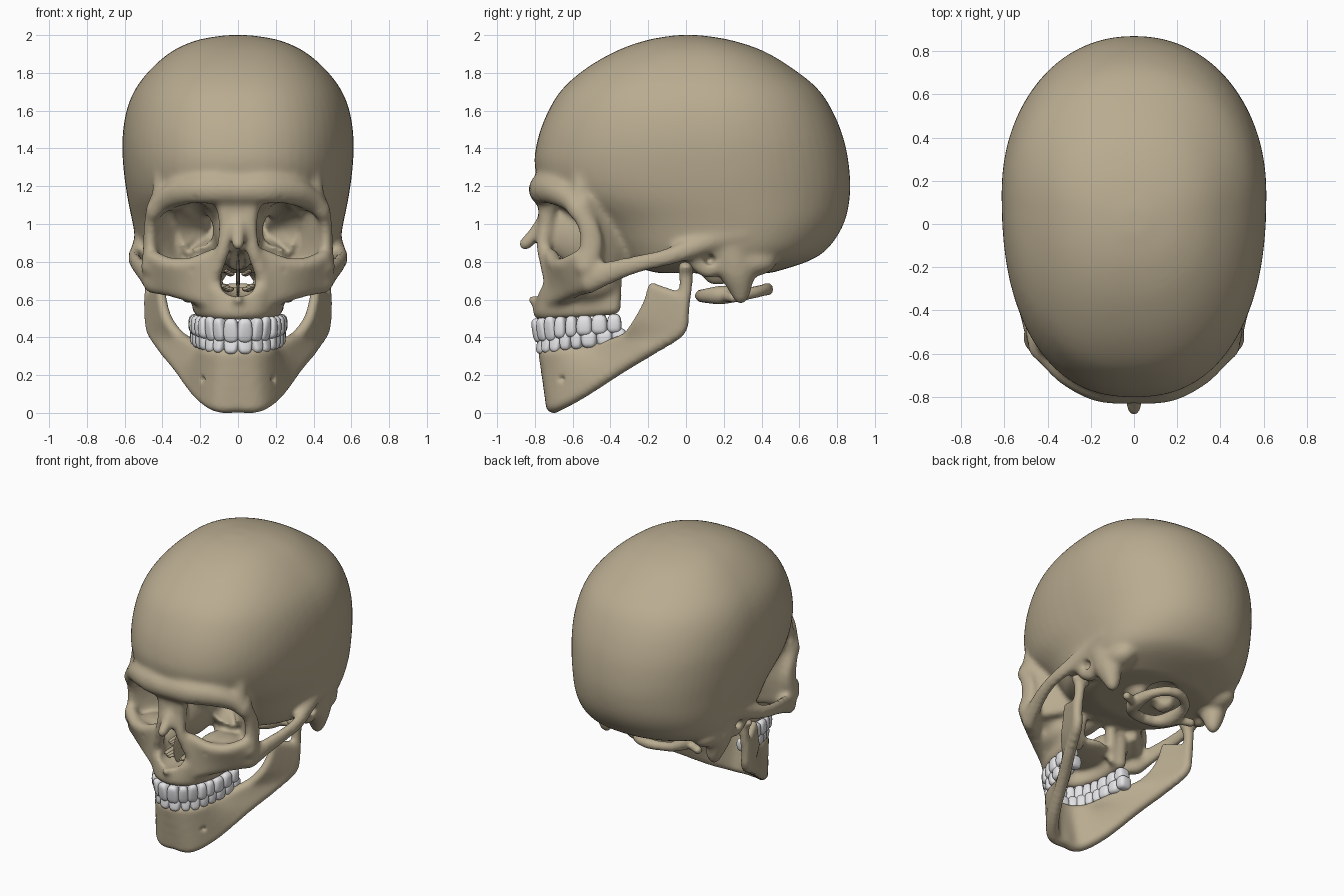
import bpy, bmesh, math
from mathutils import Vector


def material(name, col):
    m = bpy.data.materials.new(name)
    m.diffuse_color = (*col, 1)
    return m


BONE = material("bone", (0.485, 0.41, 0.28))
ENAMEL = material("tooth enamel", (0.78, 0.78, 0.80))

# unit ball used for all modelling blobs
_bm = bmesh.new()
bmesh.ops.create_icosphere(_bm, subdivisions=3, radius=1)
BALL_V = [tuple(v.co) for v in _bm.verts]
BALL_F = [tuple(v.index for v in f.verts) for f in _bm.faces]
_bm.free()


def spline(pts, n):
    """Catmull-Rom samples through tuples of any length."""
    out, last = [], len(pts) - 1
    for k in range(n):
        t = k / (n - 1) * last
        i = min(int(t), last - 1)
        f = t - i
        a, b, c, d = pts[max(i - 1, 0)], pts[i], pts[i + 1], pts[min(i + 2, last)]
        out.append(tuple(q + 0.5 * f * (r - p + f * (2 * p - 5 * q + 4 * r - s + f * (3 * (q - r) + s - p)))
                         for p, q, r, s in zip(a, b, c, d)))
    return out


class Part:
    def __init__(self):
        self.v, self.f = [], []

    def add(self, verts, faces):
        o = len(self.v)
        self.v += verts
        self.f += [tuple(i + o for i in f) for f in faces]

    def blob(self, p):
        x, y, z = p[:3]
        rx, ry, rz = p[3:6] if len(p) == 6 else (p[3],) * 3
        for s in ((1, -1) if abs(x) > 0.004 else (1,)):
            self.add([(s * x + a * rx, y + b * ry, z + c * rz) for a, b, c in BALL_V], BALL_F)

    def chain(self, pts, n=10):
        pts = [p if len(p) == 6 else (*p, p[3], p[3]) for p in pts]
        for p in spline(pts, n):
            self.blob(p)

    def sheet(self, a, b, nu, nv):
        for p, q in zip(spline(a, nu), spline(b, nu)):
            for k in range(nv):
                t = k / (nv - 1)
                self.blob(tuple(i + (j - i) * t for i, j in zip(p, q)))

    def build(self, name, mat, voxel=0, smooth=0, cutter=None, fine=0.0125):
        me = bpy.data.meshes.new(name)
        me.from_pydata(self.v, [], self.f)
        ob = bpy.data.objects.new(name, me)
        bpy.context.collection.objects.link(ob)

        def remesh(size, it):
            m = ob.modifiers.new("fuse", 'REMESH')
            m.mode, m.voxel_size, m.use_smooth_shade = 'VOXEL', size, True
            if it:
                s = ob.modifiers.new("soften", 'SMOOTH')
                s.factor, s.iterations = 0.5, it
        if voxel:
            remesh(voxel, smooth)
        if cutter:
            b = ob.modifiers.new("carve", 'BOOLEAN')
            b.operation, b.solver, b.object = 'DIFFERENCE', 'EXACT', cutter
            remesh(fine, 3)
        if voxel:
            dg = bpy.context.evaluated_depsgraph_get()
            dg.update()
            ob.data = bpy.data.meshes.new_from_object(ob.evaluated_get(dg))
            ob.modifiers.clear()
        ob.data.materials.clear()
        ob.data.materials.append(mat)
        n = len(ob.data.polygons)
        ob.data.polygons.foreach_set("use_smooth", [True] * n)
        ob.data.polygons.foreach_set("material_index", [0] * n)
        ob.data.update()
        return ob


# ---- carving shapes: orbits, nose opening, ear canals, foramina ----
cut = Part()
cut.chain([(.33, -.86, .95, .12, .08, .13), (.33, -.62, .95, .118, .08, .13), (.29, -.52, .95, .10, .07, .11),
           (.22, -.43, .95, .07, .06, .07), (.15, -.35, .95, .03, .04, .03)], 20)
cut.chain([(.225, -.86, .985, .105, .08, .13), (.225, -.62, .985, .10, .08, .13), (.21, -.50, .97, .08, .07, .10),
           (.15, -.36, .95, .03, .05, .04)], 20)
cut.chain([(.15, -.38, 1.04, .016, .09, .016), (.14, -.37, .97, .018, .09, .018),
           (.27, -.47, .86, .016, .08, .016)], 16)
cut.chain([(0, -.74, .675, .092, .22, .062), (0, -.74, .75, .068, .22, .06), (0, -.76, .83, .032, .16, .04)], 9)
cut.blob((.54, .125, .81, .10, .035, .035))
cut.blob((0, .27, .72, .10, .13, .07))
for p in ((.245, -.735, .755), (.23, -.80, 1.135), (.188, -.66, .18)):
    cut.blob((*p, .02, .03, .02))
cutter = cut.build("carving_helper", BONE, 0.012, 1)
cutter.hide_render = True

# ---- cranium: loft of rounded horizontal sections (z, front y, back y, half width) ----
skull = Part()
rows = [(.74, -.15, .45, .38), (.80, -.36, .64, .49), (.87, -.43, .75, .53), (1.0, -.55, .835, .557),
        (1.15, -.74, .868, .587), (1.3, -.80, .864, .607), (1.45, -.785, .835, .612), (1.6, -.728, .775, .59),
        (1.72, -.65, .693, .54), (1.83, -.52, .555, .452), (1.92, -.36, .40, .34), (1.975, -.2, .23, .21),
        (2.0, -.05, .07, .06)]
SEG, rings = 64, spline(rows, 61)
verts, faces = [], []
for z, yf, yb, w in rings:
    yc = yf + .57 * (yb - yf)
    for k in range(SEG):
        c, s = math.cos(2 * math.pi * k / SEG), math.sin(2 * math.pi * k / SEG)
        ex = 2 / (2.12 if s > 0 else 2.35)
        verts.append((w * math.copysign(abs(c) ** ex, c),
                      yc + ((yb - yc) if s > 0 else (yc - yf)) * math.copysign(abs(s) ** ex, s), z))
for r in range(len(rings) - 1):
    for k in range(SEG):
        a, b = r * SEG + k, r * SEG + (k + 1) % SEG
        faces.append((a, b, b + SEG, a + SEG))
faces += [tuple(range(SEG))[::-1], tuple(range(len(verts) - SEG, len(verts)))]
skull.add(verts, faces)

# brow ridge, its filled corner and the temporal line
skull.chain([(0, -.77, 1.18, .09, .062, .075), (.14, -.765, 1.185, .09, .062, .08),
             (.28, -.70, 1.175, .08, .058, .075), (.39, -.61, 1.125, .06, .055, .06),
             (.447, -.575, 1.06, .042, .045, .045)], 22)
skull.blob((.36, -.56, 1.15, .085, .10, .08))
skull.chain([(.405, -.56, 1.12, .055), (.398, -.555, 1.2, .055), (.39, -.54, 1.32, .05)], 10)
# outer orbit pillar, wall behind it and orbit floor
skull.chain([(.45, -.57, 1.08, .04, .055, .04), (.463, -.515, .98, .038, .06, .04),
             (.465, -.50, .88, .04, .065, .04), (.46, -.53, .77, .055, .065, .05)], 14)
skull.sheet([(.44, -.49, .73, .035), (.455, -.505, .90, .033), (.44, -.54, 1.12, .035)],
            [(.28, -.34, .76, .035), (.31, -.34, .90, .033), (.35, -.42, 1.12, .035)], 17, 9)
skull.blob((.27, -.54, .75, .15, .15, .07))
skull.blob((.19, -.36, .94, .14, .12, .15))
# cheek bone and lower orbit rim
skull.sheet([(.13, -.715, .83, .042), (.25, -.685, .785, .042), (.36, -.64, .785, .042), (.45, -.57, .82, .042)],
            [(.16, -.70, .60, .045), (.26, -.64, .63, .045), (.36, -.575, .66, .046), (.435, -.52, .675, .048)], 16, 7)
# cheek arch and the crest above the ear
skull.chain([(.455, -.51, .70, .05, .055, .07), (.495, -.40, .745, .036, .06, .062), (.535, -.25, .79, .034, .05, .05),
             (.547, -.1, .825, .035, .05, .048), (.515, .04, .875, .05, .06, .055), (.508, .16, .92, .045, .07, .05),
             (.505, .30, .95, .045, .07, .05)], 36)
# ear rim and mastoid
skull.chain([(.465, .06, .80, .05), (.465, .12, .755, .045), (.465, .19, .80, .05)], 9)
skull.chain([(.45, .24, .86, .085, .10, .09), (.445, .265, .76, .08, .10, .08), (.43, .285, .67, .062, .065, .06),
             (.425, .29, .615, .042)], 12)
skull.blob((.42, .34, .80, .09, .14, .08))
# upper jaw, palate and filled core
skull.sheet([(0, -.77, .535, .045), (.09, -.74, .535, .045), (.15, -.67, .54, .045), (.19, -.55, .545, .045),
             (.20, -.385, .56, .045)],
            [(0, -.75, .575, .05), (.11, -.725, .64, .05), (.17, -.655, .68, .05), (.215, -.54, .70, .05),
             (.20, -.385, .72, .05)], 22, 6)
skull.blob((0, -.53, .62, .19, .2, .045))
skull.blob((.20, -.53, .70, .12, .19, .12))
skull.blob((0, -.5, .95, .12, .25, .2))
skull.blob((0, -.27, .86, .16, .2, .09))
skull.chain([(.12, -.38, .80, .04), (.14, -.39, .56, .03)], 10)
# sides of the nose, nasal bones and spine
skull.chain([(.13, -.715, .62, .042), (.14, -.715, .69, .042), (.11, -.735, .78, .04), (.075, -.755, .88, .04),
             (.06, -.74, 1.0, .045), (.07, -.735, 1.1, .05)], 20)
skull.chain([(0, -.745, 1.14, .05), (0, -.74, 1.04, .045), (0, -.785, .965, .042), (0, -.852, .893, .036)], 16)
skull.chain([(0, -.76, .59, .035), (0, -.82, .60, .026)], 5)
# knuckles beside the spinal opening
skull.blob((.12, .17, .72, .05, .08, .045))
skull.build("skull", BONE, 0.016, 7, cutter)

# ---- thin bones inside the nose ----
nose = Part()
nose.blob((0, -.62, .72, .010, .11, .13))
nose.chain([(.05, -.64, .655, .03, .08, .014), (.075, -.64, .67, .02, .08, .014)], 3)
nose.chain([(.04, -.62, .735, .022, .08, .012), (.06, -.62, .75, .015, .08, .012)], 3)
nose.build("nasal_septum", BONE)

# ---- lower jaw ----
jaw = Part()
jaw.sheet([(0, -.70, .043, .043), (.11, -.685, .046, .043), (.21, -.55, .115, .04), (.31, -.34, .25, .04),
           (.38, -.2, .335, .04)],
          [(0, -.74, .305, .042), (.085, -.72, .305, .042), (.155, -.64, .31, .042), (.20, -.48, .325, .042),
           (.30, -.31, .39, .038)], 28, 9)
jaw.blob((0, -.708, .075, .10, .04, .055))
# ramus with front horn
jaw.sheet([(.30, -.31, .39, .035), (.37, -.25, .48, .033), (.40, -.20, .58, .03), (.41, -.178, .665, .028)],
          [(.38, -.2, .335, .04), (.45, -.04, .43, .036), (.465, -.015, .53, .034), (.465, -.015, .60, .034)], 15, 8)
# neck and joint head
jaw.chain([(.465, -.012, .58, .036), (.462, 0, .68, .034, .037, .034), (.455, 0, .74, .045, .039, .034),
           (.45, 0, .77, .075, .042, .034)], 12)
jaw.build("lower_jaw", BONE, 0.013, 5, cutter, 0.011)
bpy.data.objects.remove(cutter)

# ---- first neck vertebra ----
atlas = Part()
atlas.chain([(0, .08, .62, .034), (.10, .11, .62, .04), (.155, .20, .625, .05), (.14, .34, .635, .034),
             (.07, .41, .65, .032), (0, .43, .655, .034)], 30)
atlas.chain([(.15, .2, .625, .04), (.22, .23, .615, .03), (.27, .25, .61, .028)], 8)
atlas.build("atlas_vertebra", BONE, 0.012, 3)

# ---- teeth: rounded blocks along the dental arch ----
ARCH = [(0, -.79), (.085, -.765), (.155, -.69), (.195, -.58), (.213, -.46), (.218, -.345)]
WIDTHS = [.078, .062, .066, .062, .062, .085, .085, .075]


def teeth(name, dy, sx, z0, z1, h0, h1, root):
    path = [Vector((x * sx, y + dy)) for x, y in spline(ARCH, 200)]
    dist = [0]
    for a, b in zip(path, path[1:]):
        dist.append(dist[-1] + (b - a).length)
    unit, run, part = dist[-1] / sum(WIDTHS), 0, Part()
    for n, w in enumerate(WIDTHS):
        w *= unit
        i = min(range(200), key=lambda k: abs(dist[k] - run - w / 2))
        run += w
        t = (path[min(i + 2, 199)] - path[max(i - 2, 0)]).normalized()
        nrm = Vector((t.y, -t.x))
        f = n / 7
        z, h = z0 + (z1 - z0) * f, h0 + (h1 - h0) * f
        if n == 2:
            h *= 1.08
        depth = .030 if n < 3 else .040 if n < 5 else .045
        for s in (1, -1):
            vs = []
            for c in BALL_V:
                a, b, e = (math.copysign(abs(q) ** .62, q) for q in c)
                k = 1 - .12 * max(0, e * root)
                if n < 3:
                    b *= 1 + .35 * e * root
                p = path[i] + t * (a * w * .54 * k) + nrm * (b * depth)
                vs.append((s * p.x, p.y, z + e * h))
            part.add(vs, BALL_F if s > 0 else [g[::-1] for g in BALL_F])
    ob = part.build(name, ENAMEL)
    bm = bmesh.new()
    bm.from_mesh(ob.data)
    bmesh.ops.recalc_face_normals(bm, faces=bm.faces)
    bm.to_mesh(ob.data)
    bm.free()


teeth("upper_teeth", 0, 1.0, .437, .472, .064, .052, 1)
teeth("lower_teeth", .025, .97, .365, .402, .054, .046, -1)
